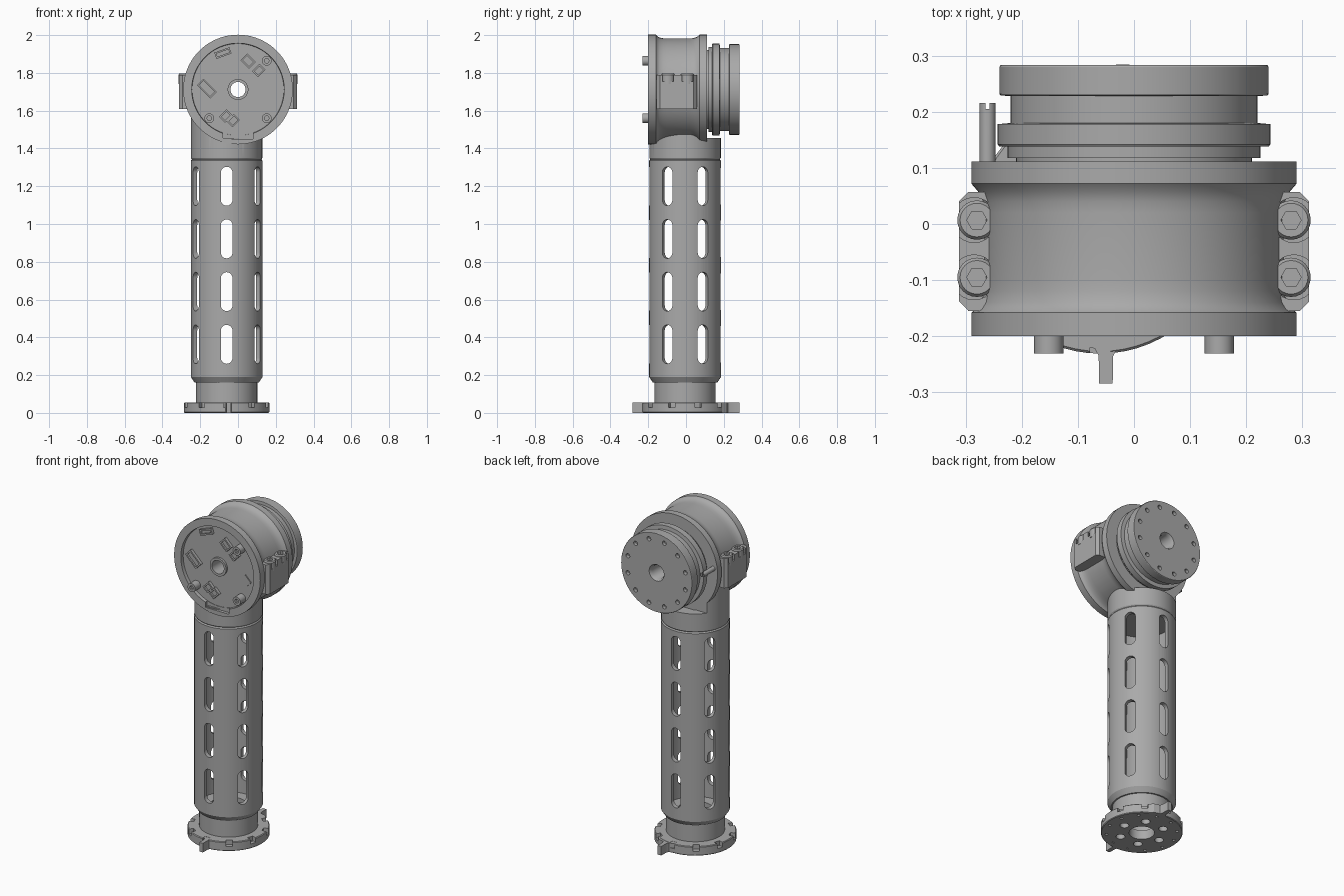
import bpy, bmesh
from math import pi, sin, cos, radians
from mathutils import Matrix, Vector

old = bpy.data.objects.get("Cube")
if old:
    bpy.data.objects.remove(old, do_unlink=True)

# Single machined metal colour
metal = bpy.data.materials.new("machined_grey")
metal.use_nodes = True
GREY = (0.4, 0.4, 0.4, 1)
metal.diffuse_color = GREY
metal.node_tree.nodes["Principled BSDF"].inputs["Base Color"].default_value = GREY

T = Matrix.Translation
Rz = lambda a: Matrix.Rotation(a, 4, 'Z')
AXIS_Z = 1.712
COLUMN = T((-0.06, -0.005, 0))
JOINT = T((0, 0, AXIS_Z)) @ Matrix.Rotation(-pi / 2, 4, 'X')   # local z -> world +y
FRONT = T((0, 0, AXIS_Z)) @ Matrix.Rotation(pi / 2, 4, 'X')    # local z -> world -y
RADIAL = Matrix(((0, 0, 1, 0), (1, 0, 0, 0), (0, 1, 0, 0), (0, 0, 0, 1)))
parts = []


def lathe(bm, profile, matrix, seg=64):
    """Revolve a closed (radius, height) loop about local z."""
    rings = [[bm.verts.new(matrix @ Vector((r * cos(2 * pi * i / seg), r * sin(2 * pi * i / seg), h)))
              for i in range(seg)] for r, h in profile]
    for k in range(len(rings)):
        n = (k + 1) % len(rings)
        if profile[k][0] == 0 and profile[n][0] == 0:
            continue
        for i in range(seg):
            j = (i + 1) % seg
            bm.faces.new((rings[k][i], rings[k][j], rings[n][j], rings[n][i]))


def rod(bm, radius, low, high, matrix, seg=20):
    lathe(bm, [(0, low), (radius, low), (radius, high), (0, high)], matrix, seg)


def prism(bm, outline, low, high, matrix):
    """Extrude a 2D outline along local z."""
    bot, top = ([bm.verts.new(matrix @ Vector((x, y, h))) for x, y in outline] for h in (low, high))
    bm.faces.new(bot[::-1])
    bm.faces.new(top)
    for i in range(len(bot)):
        j = (i + 1) % len(bot)
        bm.faces.new((bot[i], bot[j], top[j], top[i]))


def rect(w, h):
    return [(-w / 2, -h / 2), (w / 2, -h / 2), (w / 2, h / 2), (-w / 2, h / 2)]


def capsule(w, h, n=10):
    r = w / 2
    return [(r * cos(pi * i / n + s), r * sin(pi * i / n + s) + (h / 2 - r) * (1 if s == 0 else -1))
            for s in (0, pi) for i in range(n + 1)]


def make(name, bm):
    bmesh.ops.remove_doubles(bm, verts=bm.verts[:], dist=1e-5)
    bmesh.ops.recalc_face_normals(bm, faces=bm.faces[:])
    mesh = bpy.data.meshes.new(name)
    bm.to_mesh(mesh)
    bm.free()
    mesh.materials.append(metal)
    ob = bpy.data.objects.new(name, mesh)
    bpy.context.collection.objects.link(ob)
    parts.append(ob)
    return ob


def cut(ob, bm):
    """Subtract everything in bm from ob and bake the result."""
    cutter = make("cutter", bm)
    parts.remove(cutter)
    cutter.hide_render = True
    mod = ob.modifiers.new("cut", 'BOOLEAN')
    mod.operation, mod.solver, mod.object = 'DIFFERENCE', 'EXACT', cutter
    bpy.context.view_layer.update()
    baked = bpy.data.meshes.new_from_object(ob.evaluated_get(bpy.context.evaluated_depsgraph_get()))
    ob.modifiers.clear()
    ob.data = baked
    bpy.data.objects.remove(cutter, do_unlink=True)


# Mounting disc with bolt holes and edge notches
bm = bmesh.new()
lathe(bm, [(0.07, 0), (0.222, 0), (0.226, 0.004), (0.226, 0.052), (0.222, 0.056), (0.07, 0.056)], COLUMN)
disc = make("mounting_disc", bm)
bm = bmesh.new()
for i in range(6):
    rod(bm, 0.025, -0.02, 0.04, COLUMN @ Rz(i * pi / 3) @ T((0.125, 0, 0)))
for i in range(12):
    rod(bm, 0.009, -0.02, 0.03, COLUMN @ Rz((i + 0.5) * pi / 6) @ T((0.195, 0, 0)), 12)
for i in range(10):
    prism(bm, rect(0.05, 0.036), 0.028, 0.09, COLUMN @ Rz((i + 0.5) * pi / 5) @ T((0.222, 0, 0)))
cut(disc, bm)

# Locating tabs at the front and back of the disc
flare = [(0.075, -0.19), (0.055, -0.212), (0.02, -0.222), (0.013, -0.235), (0.012, -0.284)]
bm = bmesh.new()
outline = flare + [(-x, y) for x, y in reversed(flare)]
prism(bm, outline, 0, 0.055, T((-0.05, 0, 0)))
prism(bm, outline, 0, 0.055, T((-0.02, 0, 0)) @ Rz(pi))
make("locating_tabs", bm)

# Neck between disc and tube
bm = bmesh.new()
lathe(bm, [(0.1, 0.05), (0.162, 0.05), (0.162, 0.165), (0.1, 0.165)], COLUMN)
make("neck", bm)

# Slotted hollow tube
bm = bmesh.new()
lathe(bm, [(0.1, 0.16), (0.17, 0.16), (0.19, 0.19), (0.19, 1.335), (0.184, 1.343),
           (0.165, 1.343), (0.165, 0.18), (0.1, 0.18)], COLUMN, 72)
tube = make("slotted_tube", bm)
bm = bmesh.new()
for i in range(6):
    for row in range(4):
        prism(bm, capsule(0.062, 0.206), 0.13, 0.23,
              COLUMN @ Rz(pi / 6 + i * pi / 3) @ T((0, 0, 0.363 + row * 0.279)) @ RADIAL)
cut(tube, bm)

# Column that carries the joint, trimmed clear of the flange and front recess
bm = bmesh.new()
lathe(bm, [(0, 1.34), (0.183, 1.34), (0.189, 1.35), (0.189, 1.61), (0, 1.61)], COLUMN, 72)
column = make("upper_column", bm)
bm = bmesh.new()
prism(bm, rect(1, 0.4), 1.455, 1.8, T((0, 0.305, 0)))
prism(bm, rect(1, 0.4), 1.455, 1.8, T((0, -0.373, 0)))
cut(column, bm)

# Waisted joint housing with a recessed front
bm = bmesh.new()
lathe(bm, [(0.04, -0.193), (0.055, -0.193), (0.055, -0.18), (0.243, -0.18), (0.245, -0.2),
           (0.29, -0.2), (0.29, -0.158), (0.282, -0.152), (0.275, -0.14), (0.271, -0.12),
           (0.27, -0.1), (0.27, 0.02), (0.272, 0.04), (0.278, 0.058), (0.29, 0.072),
           (0.29, 0.111), (0.04, 0.111)], JOINT, 80)
housing = make("joint_housing", bm)
bm = bmesh.new()
prism(bm, rect(0.16, 0.04), 0.182, 0.25, FRONT @ T((0, -0.243, 0)))
cut(housing, bm)

# Stepped output flange with a bolt circle
bm = bmesh.new()
lathe(bm, [(0.04, 0.1), (0.21, 0.1), (0.21, 0.118), (0.225, 0.118), (0.225, 0.138),
           (0.24, 0.138), (0.243, 0.142), (0.243, 0.178), (0.22, 0.18), (0.22, 0.228),
           (0.238, 0.229), (0.24, 0.232), (0.24, 0.28), (0.238, 0.283),
           (0.05, 0.283), (0.04, 0.265)], JOINT, 80)
flange = make("output_flange", bm)
bm = bmesh.new()
for i in range(12):
    rod(bm, 0.013, 0.262, 0.3, JOINT @ Rz((i + 0.5) * pi / 6) @ T((0.2, 0, 0)), 16)
cut(flange, bm)

# Slotted stop pin beside the flange
bm = bmesh.new()
PIN = JOINT @ T((-0.261, -0.03, 0))
rod(bm, 0.014, 0.1, 0.216, PIN)
pin = make("stop_pin", bm)
bm = bmesh.new()
prism(bm, rect(0.007, 0.06), 0.205, 0.24, PIN)
cut(pin, bm)

# Clamp blocks and socket bolts on both sides
for side, label in ((1, "left"), (-1, "right")):
    bm = bmesh.new()
    block = [(0.2, -0.155), (0.295, -0.155), (0.312, -0.138), (0.312, 0.04), (0.295, 0.057), (0.2, 0.057)]
    prism(bm, [(side * x, y) for x, y in block], 1.61, 1.79, Matrix())
    clamp = make(label + "_clamp_block", bm)
    bm = bmesh.new()
    for y in (-0.095, 0.007):
        rod(bm, 0.04, 1.755, 1.9, T((side * 0.285, y, 0)), 24)
    cut(clamp, bm)
    bm = bmesh.new()
    sockets = bmesh.new()
    for y in (-0.095, 0.007):
        at = T((side * 0.28, y, 0))
        lathe(bm, [(0, 1.74), (0.035, 1.74), (0.035, 1.79), (0.03, 1.797), (0, 1.797)], at, 24)
        rod(sockets, 0.018, 1.77, 1.85, at, 6)
    cut(make(label + "_clamp_bolts", bm), sockets)

# Standoff screws on the front
bm = bmesh.new()
sockets = bmesh.new()
for x, y in ((0.152, 0.152), (0.152, -0.152), (-0.152, -0.152)):
    rod(bm, 0.026, 0.17, 0.231, FRONT @ T((x, y, 0)))
    rod(sockets, 0.013, 0.215, 0.25, FRONT @ T((x, y, 0)), 6)
cut(make("standoff_screws", bm), sockets)

# Connectors on the recessed board: x, y, width, height, angle
bm = bmesh.new()
hollows = bmesh.new()
for x, y, w, h, a in ((-0.08, 0.193, 0.085, 0.035, 20), (0.053, 0.15, 0.065, 0.05, -45),
                      (0.11, 0.1, 0.055, 0.045, 45), (-0.165, 0.005, 0.1, 0.05, -45),
                      (-0.065, -0.14, 0.055, 0.045, 45), (-0.025, -0.165, 0.055, 0.045, 45)):
    at = FRONT @ T((x, y, 0)) @ Rz(radians(a))
    prism(bm, rect(w, h), 0.175, 0.198, at)
    prism(hollows, rect(w - 0.018, h - 0.018), 0.187, 0.22, at)
cut(make("connectors", bm), hollows)
bm = bmesh.new()
prism(bm, rect(0.055, 0.055), 0.175, 0.186, FRONT @ T((0.178, -0.042, 0)) @ Rz(pi / 4))
make("board_chip", bm)

# Smooth shading with crisp edges
bpy.ops.object.select_all(action='DESELECT')
for ob in parts:
    ob.select_set(True)
bpy.context.view_layer.objects.active = parts[0]
bpy.ops.object.shade_smooth_by_angle(angle=radians(30))
